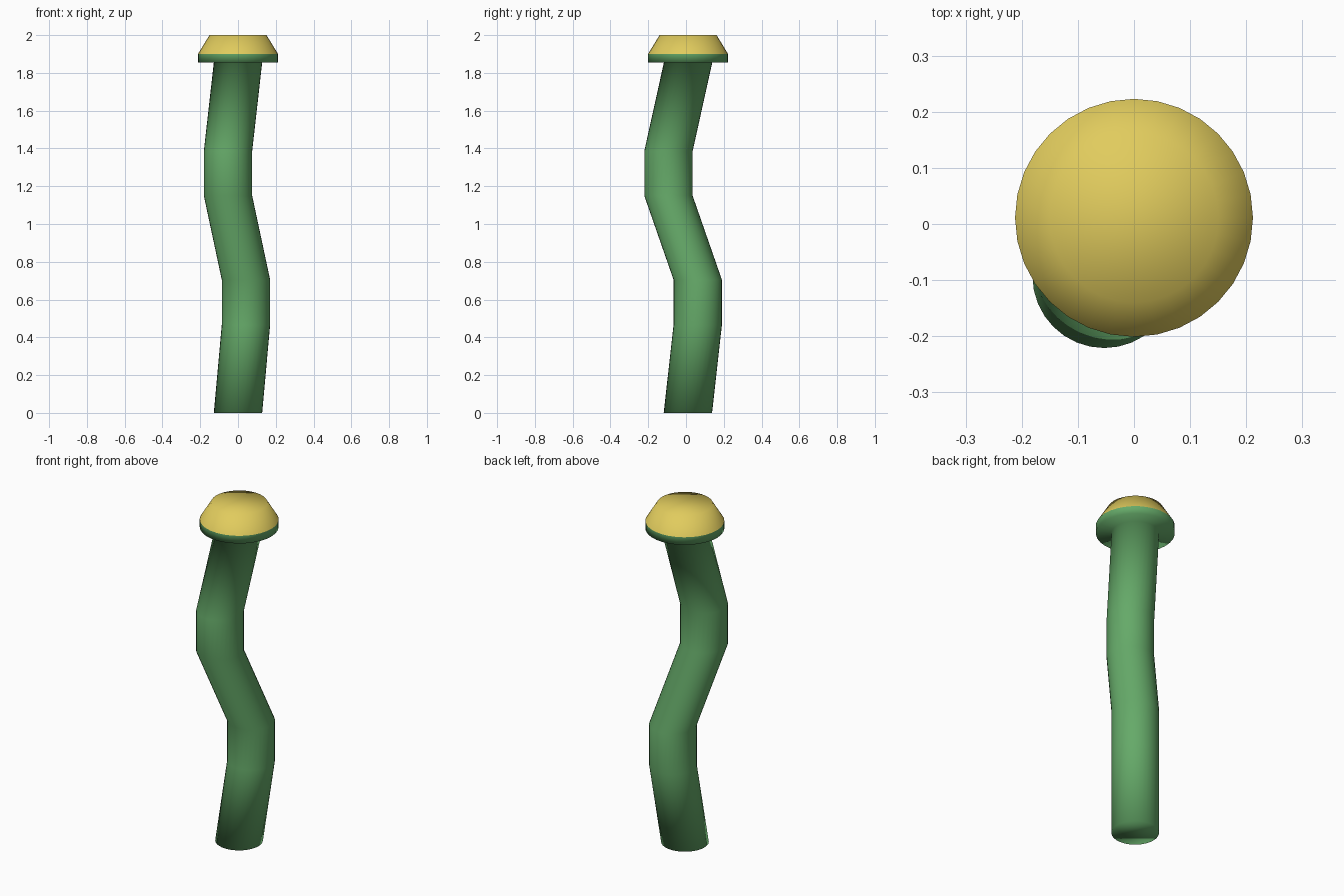
import bpy, bmesh
from math import cos, sin, pi

if "Cube" in bpy.data.objects:
    bpy.data.objects.remove(bpy.data.objects["Cube"])

SEGMENTS = 32


def material(name, color):
    mat = bpy.data.materials.new(name)
    mat.diffuse_color = (*color, 1)
    mat.use_nodes = True
    mat.node_tree.nodes["Principled BSDF"].inputs["Base Color"].default_value = mat.diffuse_color
    return mat


def loft(name, rings, mat, cap_bottom=False, cap_top=False):
    """Skin level circular rings given as (x, y, z, radius)."""
    bm = bmesh.new()
    loops = []
    for x, y, z, r in rings:
        loops.append([bm.verts.new((x + r * sin(2 * pi * i / SEGMENTS),
                                    y + r * cos(2 * pi * i / SEGMENTS), z))
                      for i in range(SEGMENTS)])
    for a, b in zip(loops, loops[1:]):
        for i in range(SEGMENTS):
            j = (i + 1) % SEGMENTS
            bm.faces.new((a[j], a[i], b[i], b[j]))
    if cap_bottom:
        bm.faces.new(loops[0])
    if cap_top:
        bm.faces.new(loops[-1][::-1])
    for f in bm.faces:
        f.smooth = True
    mesh = bpy.data.meshes.new(name)
    bm.to_mesh(mesh)
    bm.free()
    mesh.materials.append(mat)
    obj = bpy.data.objects.new(name, mesh)
    bpy.context.collection.objects.link(obj)
    return obj


green = material("stem_green", (0.13, 0.40, 0.14))
yellow = material("bud_yellow", (0.75, 0.60, 0.11))

# Winding stem that flares into a flat collar
R = 0.128
loft("stem", [
    (0, 0.01, 0, R),
    (0.042, 0.062, 0.465, R),
    (0.042, 0.062, 0.705, R),
    (-0.053, -0.093, 1.15, R),
    (-0.053, -0.093, 1.385, R),
    (0, 0.011, 1.855, R),
    (0, 0.011, 1.855, 0.212),
    (0, 0.011, 1.90, 0.212),
], green, cap_bottom=True)

# Tapered yellow bud on the collar
loft("bud", [
    (0, 0.011, 1.90, 0.212),
    (0, 0.011, 2.0, 0.151),
], yellow, cap_top=True)
